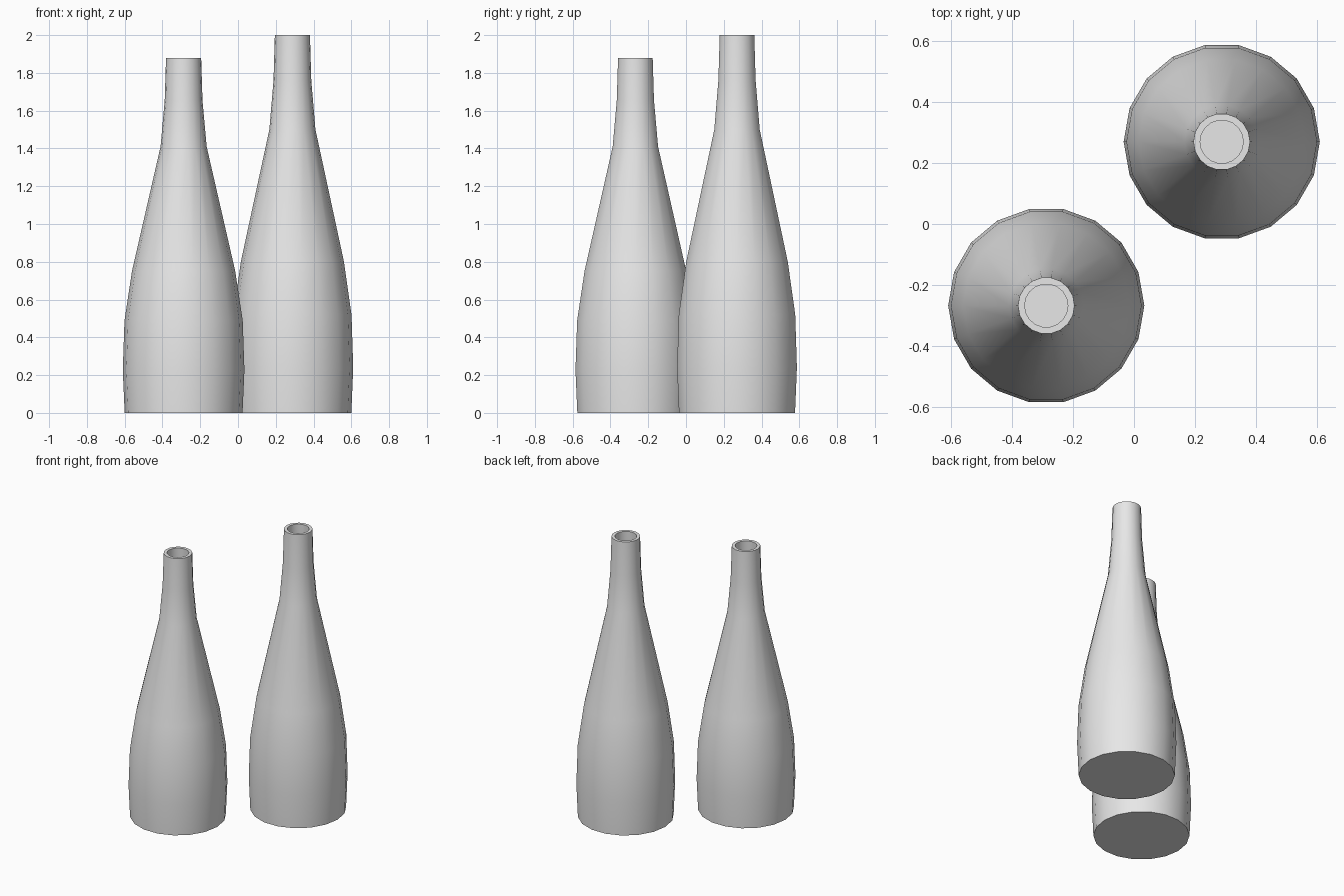
import bpy
import bmesh
from math import cos, sin, pi, radians

cube = bpy.data.objects.get("Cube")
if cube:
    bpy.data.objects.remove(cube, do_unlink=True)

SIDES = 18
WALL = 0.022

# Plain grey ceramic
grey = bpy.data.materials.new("grey_ceramic")
grey.use_nodes = True
grey.diffuse_color = (0.8, 0.8, 0.8, 1)
grey.node_tree.nodes["Principled BSDF"].inputs["Base Color"].default_value = (0.8, 0.8, 0.8, 1)

# Outer wall as (radius, height fraction), from base to lip
OUTER = [(0.312, 0), (0.322, 0.12), (0.313, 0.26), (0.273, 0.4),
         (0.122, 0.75), (0.1, 0.88), (0.093, 1)]


def lathe(name, profile, location):
    """Turn a profile around z; both ends are closed with a fan."""
    bm = bmesh.new()
    rings = []
    for r, z in profile:
        rings.append([bm.verts.new((r * cos(2 * pi * i / SIDES), r * sin(2 * pi * i / SIDES), z))
                      for i in range(SIDES)])
    for low, high in zip(rings, rings[1:]):
        for i in range(SIDES):
            j = (i + 1) % SIDES
            bm.faces.new((low[i], low[j], high[j], high[i]))
    for ring, z in ((rings[0], profile[0][1]), (rings[-1], profile[-1][1])):
        centre = bm.verts.new((0, 0, z))
        for i in range(SIDES):
            bm.faces.new((ring[i], ring[(i + 1) % SIDES], centre))
    bmesh.ops.recalc_face_normals(bm, faces=bm.faces)
    mesh = bpy.data.meshes.new(name)
    bm.to_mesh(mesh)
    bm.free()
    mesh.materials.append(grey)
    obj = bpy.data.objects.new(name, mesh)
    obj.location = location
    bpy.context.collection.objects.link(obj)
    bpy.ops.object.select_all(action='DESELECT')
    obj.select_set(True)
    bpy.context.view_layer.objects.active = obj
    bpy.ops.object.shade_smooth_by_angle(angle=radians(35))
    return obj


def bottle(name, height, x, y):
    # Outside wall, flat lip, then the hollow inside down to a thin floor
    outside = [(r, z * height) for r, z in OUTER]
    inside = [(r - WALL, max(z * height, 0.015)) for r, z in reversed(OUTER)]
    return lathe(name, outside + inside, (x, y, 0))


bottle("tall_bottle", 2.0, 0.288, 0.27)
bottle("short_bottle", 1.88, -0.288, -0.268)
